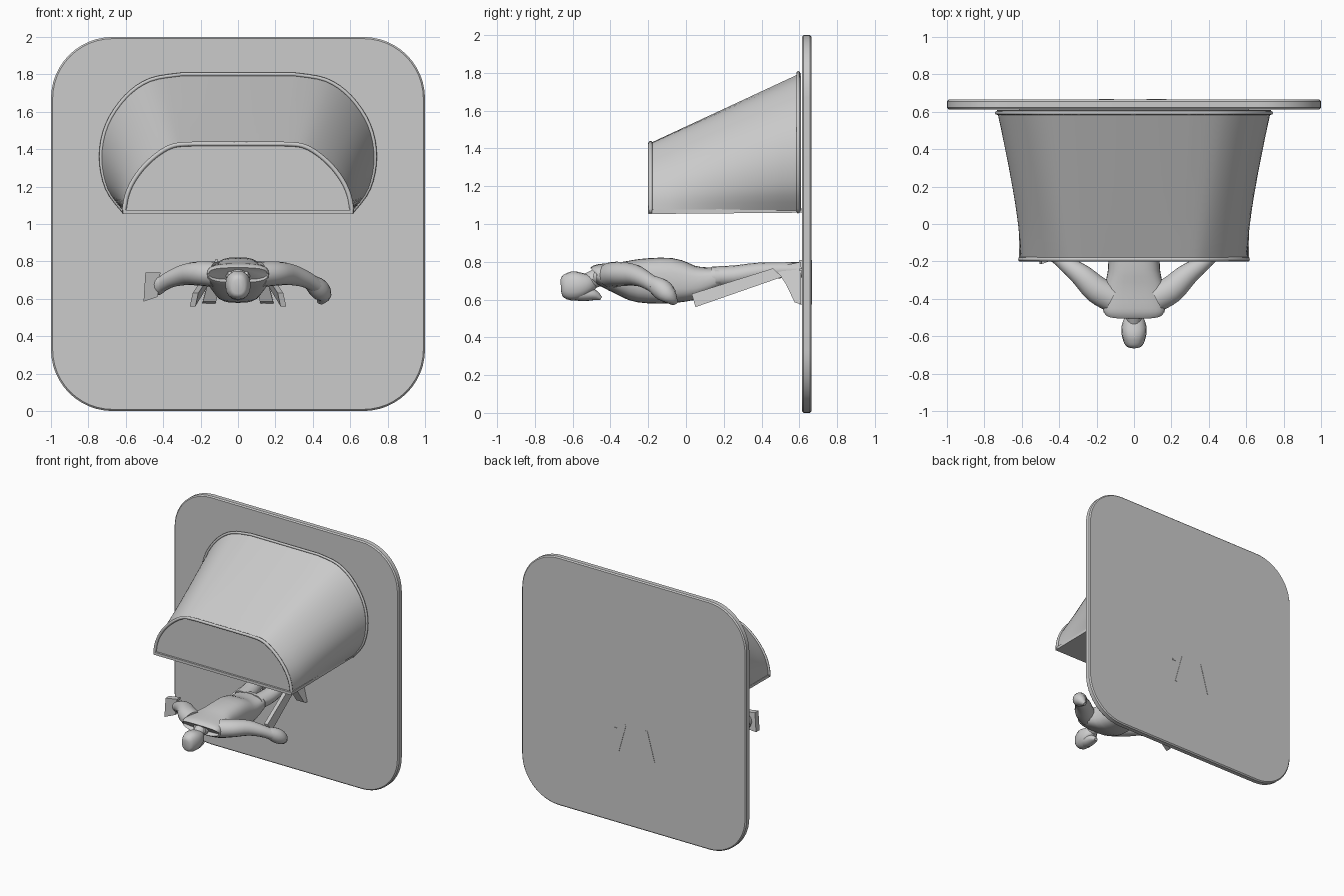
import bpy, bmesh, math
from mathutils import Vector

if "Cube" in bpy.data.objects:
    bpy.data.objects.remove(bpy.data.objects["Cube"])

grey = bpy.data.materials.new("plain grey")
grey.diffuse_color = (0.6, 0.6, 0.6, 1)
grey.use_nodes = True
grey.node_tree.nodes["Principled BSDF"].inputs["Base Color"].default_value = grey.diffuse_color


def finish(name, bm, smooth=40):
    bmesh.ops.recalc_face_normals(bm, faces=bm.faces)
    me = bpy.data.meshes.new(name)
    bm.to_mesh(me)
    bm.free()
    ob = bpy.data.objects.new(name, me)
    bpy.context.collection.objects.link(ob)
    me.materials.append(grey)
    bpy.ops.object.select_all(action='DESELECT')
    ob.select_set(True)
    bpy.context.view_layer.objects.active = ob
    if smooth:
        bpy.ops.object.shade_smooth_by_angle(angle=math.radians(smooth))
    return ob


def loft(name, rings, caps=True, closed=True, smooth=40):
    bm = bmesh.new()
    vs = [[bm.verts.new(p) for p in r] for r in rings]
    n = len(rings[0])
    for a, b in zip(vs, vs[1:]):
        for i in range(n if closed else n - 1):
            j = (i + 1) % n
            bm.faces.new((a[i], a[j], b[j], b[i]))
    if caps:
        bm.faces.new(vs[0])
        bm.faces.new(vs[-1])
    return finish(name, bm, smooth)


def smooth_path(pts, steps=4):
    # Catmull-Rom interpolation of tuples
    v = [Vector(p) for p in pts]
    out = []
    for i in range(len(v) - 1):
        p0, p1, p2, p3 = v[max(i - 1, 0)], v[i], v[i + 1], v[min(i + 2, len(v) - 1)]
        for k in range(steps):
            t = k / steps
            out.append(0.5 * (2 * p1 + (p2 - p0) * t + (2 * p0 - 5 * p1 + 4 * p2 - p3) * t * t
                              + (3 * p1 - p0 - 3 * p2 + p3) * t ** 3))
    return out + [v[-1]]


def limb(name, pts, side=1, n=16, square=1.0):
    # each point is x, y, z, sideways radius, vertical radius
    pts = smooth_path([Vector(p) for p in pts], 3)
    rings = []
    for i, p in enumerate(pts):
        a, b = pts[max(i - 1, 0)], pts[min(i + 1, len(pts) - 1)]
        t = Vector((b[0] - a[0], b[1] - a[1], b[2] - a[2])).normalized()
        u = t.cross(Vector((0, 0, 1))).normalized()
        w = u.cross(t)
        ring = []
        for k in range(n):
            q = 2 * math.pi * k / n
            c, s = (math.copysign(abs(f) ** square, f) for f in (math.cos(q), math.sin(q)))
            o = Vector(p[:3]) + u * (p[3] * c) + w * (p[4] * s)
            ring.append((o.x * side, o.y, o.z))
        rings.append(ring)
    return loft(name, rings)


def slab(name, outline, x0, x1, slope, t, side, shift=0):
    # thin panel: y,z outline, x moves from x0 to x1 along y and leans with height
    ys = [p[0] for p in outline]
    rings = []
    for d in (-t / 2, t / 2):
        rings.append([(shift + side * (x0 + (x1 - x0) * (y - min(ys)) / (max(ys) - min(ys))
                                       + slope * (0.7 - z) + d), y, z) for y, z in outline])
    return loft(name, rings, smooth=0)


def tube(name, pts, r, cyclic=False):
    cu = bpy.data.curves.new(name, 'CURVE')
    cu.dimensions = '3D'
    cu.bevel_depth, cu.bevel_resolution, cu.use_fill_caps = r, 2, True
    sp = cu.splines.new('POLY')
    sp.points.add(len(pts) - 1)
    for s, p in zip(sp.points, pts):
        s.co = (*p, 1)
    sp.use_cyclic_u = cyclic
    cu.materials.append(grey)
    ob = bpy.data.objects.new(name, cu)
    bpy.context.collection.objects.link(ob)


# rounded back plate with softened edges
def plate_ring(y, inset):
    r, out = 0.33, []
    for k, (sx, sz) in enumerate(((1, 1), (-1, 1), (-1, -1), (1, -1))):
        for i in range(13):
            a = math.pi / 2 * (k + i / 12)
            rr = r - inset
            out.append((sx * (1 - r) + rr * math.cos(a), y, 1 + sz * (1 - r) + rr * math.sin(a)))
    return out


loft("back_plate", [plate_ring(y, i) for y, i in
                    ((0.613, 0.009), (0.622, 0), (0.656, 0), (0.665, 0.009))], smooth=30)

# hood: matched front and back half profiles, mirrored
front = [(-.61, 1.065), (-.595, 1.15), (-.56, 1.23), (-.50, 1.31), (-.42, 1.38), (-.34, 1.42), (-.24, 1.428)]
back = [(-.61, 1.065), (-.70, 1.19), (-.733, 1.36), (-.70, 1.53), (-.60, 1.68), (-.47, 1.77), (-.30, 1.80)]


def full(half):
    h = [(p.x, p.y) for p in smooth_path(half)]
    return h + [(0, h[-1][1])] + [(-x, z) for x, z in reversed(h)]


ff, fb = full(front), full(back)


def section(t, y, k=1.0):
    return [((a[0] + (b[0] - a[0]) * t) * k, y, 1.065 + (a[1] + (b[1] - a[1]) * t - 1.065) * k)
            for a, b in zip(ff, fb)]


loft("hood_shell", [section(k / 8, -0.19 + 0.80 * k / 8) for k in range(9)], caps=False, closed=False)
# recessed front panel, softly dished
loft("hood_front_panel", [section(0, -0.185, .99), section(0, -0.165, .96), section(0, -0.155, .8),
                          section(0, -0.15, .4), section(0, -0.15, .05)], smooth=80)
tube("hood_front_rim", section(0, -0.188), 0.012, True)
tube("hood_back_rim", section(1, 0.594), 0.01, True)
loft("hood_floor", [[(-.615, y, z), (.615, y, z), (.615, y, z + .022), (-.615, y, z + .022)]
                    for y, z in ((-0.2, 1.053), (0.613, 1.06))], smooth=0)

# lying figure: torso, shoulders, neck, head
limb("torso", [(0, -.475, .735, .155, .045), (0, -.46, .735, .165, .055), (0, -.36, .715, .165, .085),
               (0, -.25, .70, .14, .115), (0, -.08, .70, .135, .12), (0, .05, .69, .135, .09),
               (0, .17, .715, .13, .055)], n=28, square=.7)
limb("belt", [(0, .155, .718, .138, .055), (0, .18, .72, .138, .053)], n=28, square=.7)
limb("neck", [(0, -.53, .69, .04, .045), (0, -.45, .725, .05, .05)])
limb("head", [(0, -.663, .675, .02, .03), (0, -.65, .675, .045, .058), (0, -.61, .672, .062, .076),
              (0, -.56, .675, .068, .072), (0, -.51, .685, .055, .05), (0, -.48, .69, .03, .03)], square=.85)
limb("face", [(0, -.63, .64, .03, .03), (0, -.56, .632, .05, .04), (0, -.49, .625, .04, .03), (0, -.45, .605, .015, .01)])
limb("collar", [(0, -.49, .73, .055, .045), (0, -.465, .725, .065, .05)])

for s, side in ((-1, "left"), (1, "right")):
    # arms bend outward and down
    limb(side + "_arm", [(.12, -.395, .73, .075, .068), (.20, -.35, .735, .073, .065), (.28, -.275, .73, .06, .057),
                         (.36, -.215, .705, .045, .045), (.42, -.16, .67, .04, .04)], s)
    if s > 0:
        limb("right_glove", [(.39, -.18, .69, .045, .04), (.43, -.13, .655, .055, .055),
                             (.455, -.09, .62, .045, .045), (.44, -.06, .58, .02, .015)], s)
    else:
        limb("left_hand", [(.39, -.19, .69, .04, .035), (.43, -.15, .67, .045, .05), (.46, -.11, .65, .03, .04)], s)
    # legs, boots and side panels
    limb(side + "_leg", [(.065, .14, .72, .065, .055), (.08, .26, .725, .066, .056), (.095, .38, .745, .055, .05),
                         (.10, .50, .755, .045, .042), (.10, .61, .757, .045, .042)], s)
    slab(side + "_boot", [(.47, .77), (.61, .80), (.61, .575), (.575, .585), (.53, .68)], .12, .125, .25, .07, s)
    slab(side + "_side_panel", [(.03, .63), (.46, .765), (.51, .72), (.05, .56)], .21, .15, .25, .03, s)
    slab(side + "_sole_edge", [(.60, .81), (.668, .81), (.668, .575), (.60, .575)], .125, .125, .28, .016, s, -.02)

# small heel stud showing through the plate
slab("heel_stud", [(.60, .765), (.668, .765), (.668, .75), (.60, .75)], .16, .16, 0, .025, 1)

# small device held in the left hand
loft("handheld_block", [[(-.505 + d, y, .585), (-.43 + d, y + .03, .61), (-.415 + d, y + .03, .74), (-.495 + d, y, .74)]
                        for y, d in ((-.215, 0), (-.17, 0))], smooth=0)
